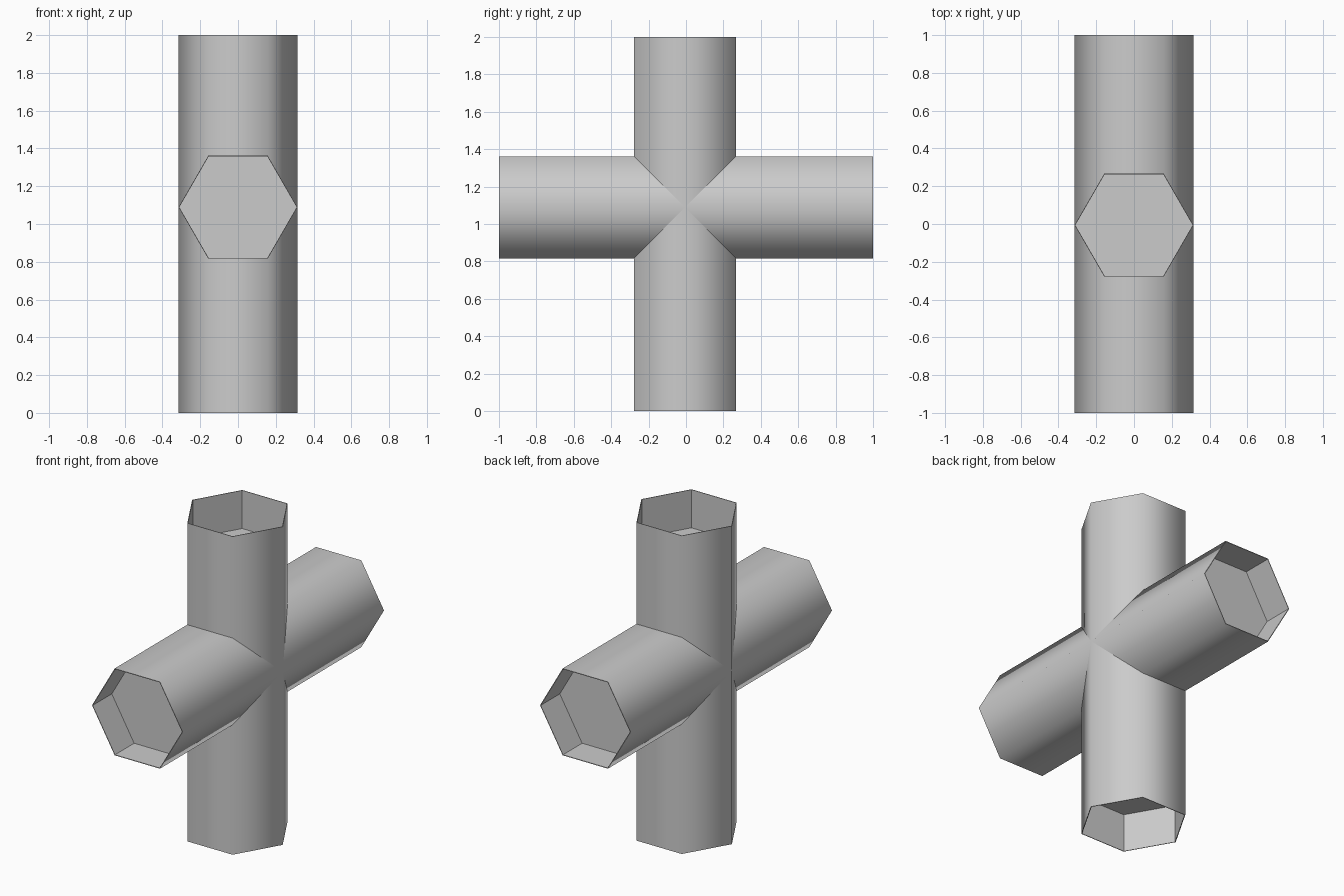
import bpy, bmesh
from mathutils import Matrix, Vector
from math import radians

cube = bpy.data.objects.get("Cube")
if cube:
    bpy.data.objects.remove(cube, do_unlink=True)

RADIUS = 0.315
LENGTH = 2.0
RIM = 0.004

grey = bpy.data.materials.new("plain_grey")
grey.use_nodes = True
colour = (0.6, 0.6, 0.6, 1)
grey.diffuse_color = colour
grey.node_tree.nodes["Principled BSDF"].inputs["Base Color"].default_value = colour


def hex_tube(name, centre, turn, recess):
    """Six-sided tube with smooth sides and a sunken floor at both ends."""
    bm = bmesh.new()
    bmesh.ops.create_cone(bm, cap_ends=True, segments=6, radius1=RADIUS,
                          radius2=RADIUS, depth=LENGTH)
    # put corners on the x axis
    if max(v.co.x for v in bm.verts) < RADIUS * 0.95:
        bmesh.ops.rotate(bm, verts=bm.verts, matrix=Matrix.Rotation(radians(30), 3, 'Z'))
    caps = [f for f in bm.faces if abs(f.normal.z) > 0.9]
    for f in bm.faces:
        f.smooth = f not in caps
    for cap in caps:
        for e in cap.edges:
            e.smooth = False
        inward = Vector((0, 0, -recess if cap.normal.z > 0 else recess))
        # thin rim, then a flat-walled recess
        bmesh.ops.inset_region(bm, faces=[cap], thickness=RIM, use_even_offset=True)
        for e in cap.edges:
            e.smooth = False
        walls = bmesh.ops.inset_region(bm, faces=[cap], thickness=0.0)["faces"]
        bmesh.ops.translate(bm, verts=cap.verts, vec=inward)
        for f in walls + [cap]:
            f.smooth = False
    bmesh.ops.transform(bm, verts=bm.verts,
                        matrix=Matrix.Translation(centre) @ Matrix.Rotation(turn, 4, 'X'))
    bm.normal_update()
    mesh = bpy.data.meshes.new(name)
    bm.to_mesh(mesh)
    bm.free()
    mesh.materials.append(grey)
    obj = bpy.data.objects.new(name, mesh)
    bpy.context.collection.objects.link(obj)
    return obj


# upright tube and the level tube that crosses it
hex_tube("upright_tube", (0, -0.006, 1), 0, 0.24)
hex_tube("cross_tube", (0, 0, 1.089), radians(90), 0.19)
